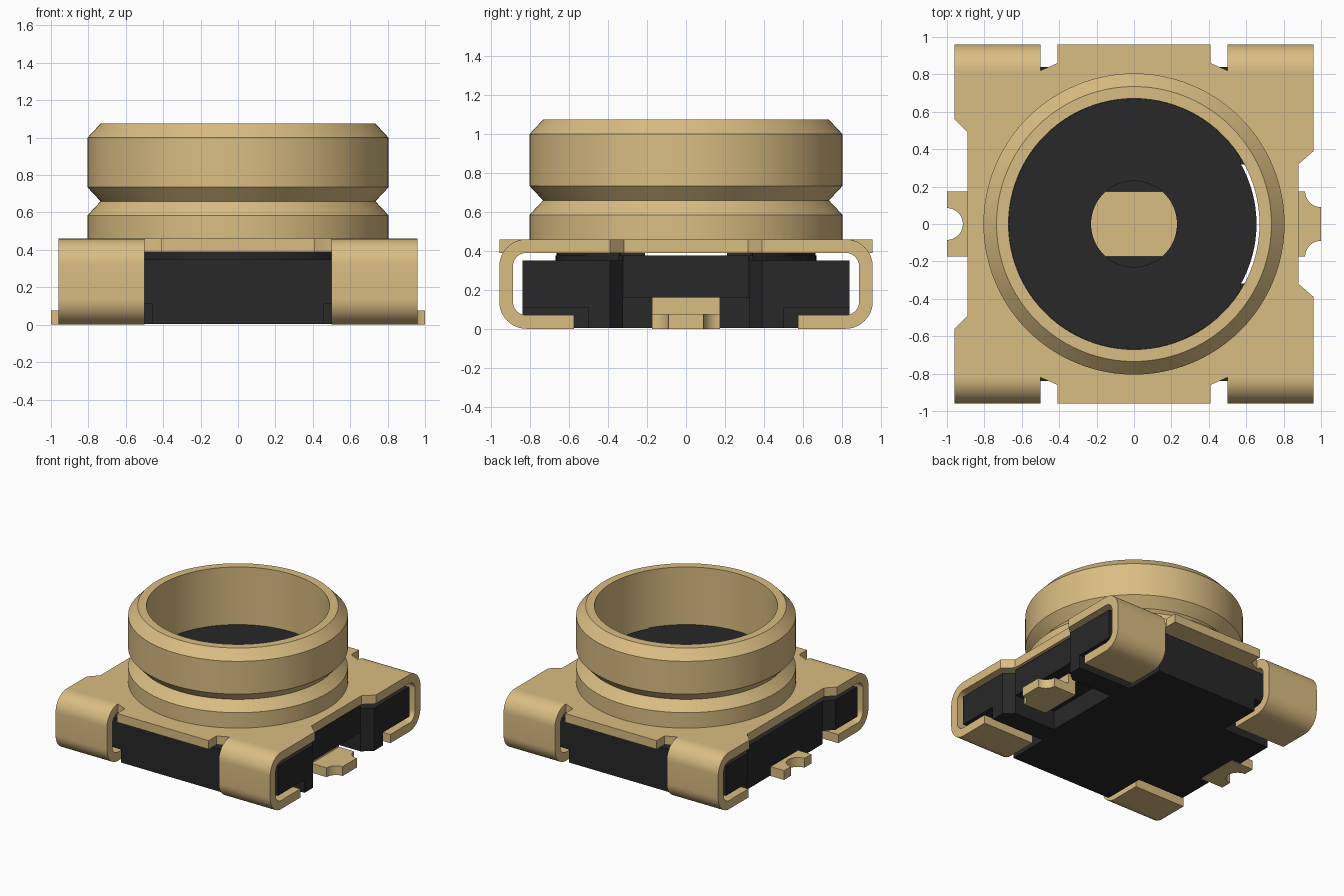
import bpy, bmesh, math
from mathutils import Matrix

cube = bpy.data.objects.get("Cube")
if cube:
    bpy.data.objects.remove(cube, do_unlink=True)


def material(name, rgb):
    m = bpy.data.materials.new(name)
    m.use_nodes = True
    m.diffuse_color = (*rgb, 1)
    m.node_tree.nodes["Principled BSDF"].inputs["Base Color"].default_value = (*rgb, 1)
    return m


gold = material("gold_plating", (0.70, 0.51, 0.225))
black = material("black_plastic", (0.021, 0.021, 0.021))


def arc(cx, cy, r, a0, a1, n=12):
    angles = [math.radians(a0 + (a1 - a0) * i / n) for i in range(n + 1)]
    return [(cx + r * math.cos(a), cy + r * math.sin(a)) for a in angles]


def circle(r, n=96):
    return arc(0, 0, r, 0, 360, n)[:-1]


def flip(loop):
    return [(x, -y) for x, y in reversed(loop)]


def both(half):
    """Close an outline from its half on the +y side."""
    return half + flip(half)


def activate(ob):
    bpy.ops.object.select_all(action='DESELECT')
    ob.select_set(True)
    bpy.context.view_layer.objects.active = ob


def finish(ob, mat):
    bm = bmesh.new()
    bm.from_mesh(ob.data)
    bmesh.ops.remove_doubles(bm, verts=bm.verts, dist=0.0001)
    bmesh.ops.recalc_face_normals(bm, faces=bm.faces)
    bm.to_mesh(ob.data)
    bm.free()
    ob.data.materials.clear()
    ob.data.materials.append(mat)
    activate(ob)
    bpy.ops.object.shade_smooth_by_angle(angle=math.radians(25))


def slab(name, mat, loops, lo, hi, frame=Matrix.Identity(4)):
    """Extrude a flat outline (later loops are holes) from lo to hi."""
    cu = bpy.data.curves.new(name, 'CURVE')
    cu.dimensions = '2D'
    cu.fill_mode = 'BOTH'
    cu.extrude = (hi - lo) / 2
    for loop in loops:
        sp = cu.splines.new('POLY')
        sp.points.add(len(loop) - 1)
        for p, (x, y) in zip(sp.points, loop):
            p.co = (x, y, 0, 1)
        sp.use_cyclic_u = True
    ob = bpy.data.objects.new(name, cu)
    bpy.context.collection.objects.link(ob)
    activate(ob)
    bpy.ops.object.convert(target='MESH')
    ob = bpy.context.view_layer.objects.active
    ob.data.transform(frame @ Matrix.Translation((0, 0, (lo + hi) / 2)))
    finish(ob, mat)
    return ob


def lathe(name, mat, profile, n=96):
    """Spin a closed (radius, z) profile around the z axis."""
    bm = bmesh.new()
    rings = []
    for x, y in circle(1, n):
        rings.append([bm.verts.new((x * r, y * r, z)) for r, z in profile])
    k = len(profile)
    for i in range(n):
        a, b = rings[i], rings[(i + 1) % n]
        for j in range(k):
            bm.faces.new((a[j], b[j], b[(j + 1) % k], a[(j + 1) % k]))
    me = bpy.data.meshes.new(name)
    bm.to_mesh(me)
    bm.free()
    ob = bpy.data.objects.new(name, me)
    bpy.context.collection.objects.link(ob)
    finish(ob, mat)
    return ob


def fuse(main, others):
    """Union the other parts into the main one, leaving no inner faces."""
    for other in others:
        mod = main.modifiers.new("union", 'BOOLEAN')
        mod.operation = 'UNION'
        mod.solver = 'EXACT'
        mod.object = other
        activate(main)
        bpy.ops.object.modifier_apply(modifier=mod.name)
        bpy.data.objects.remove(other, do_unlink=True)
    finish(main, main.data.materials[0])


# Collar with a snap groove and chamfered rim
collar = lathe("collar", gold, [
    (0.671, 0.39), (0.75, 0.39), (0.805, 0.455), (0.805, 0.585), (0.735, 0.66),
    (0.805, 0.735), (0.805, 1.0), (0.735, 1.075), (0.671, 1.075)])

# Shell plate with notched edges, in one piece with the collar
plate = both([
    (0.88, 0.32), (0.96, 0.39), (0.96, 0.82), (0.5, 0.82), (0.41, 0.86), (0.41, 0.96),
    (-0.41, 0.96), (-0.41, 0.86), (-0.5, 0.82), (-0.96, 0.82), (-0.96, 0.56), (-0.89, 0.49)])
shell = slab("shell_plate", gold, [plate, circle(0.70)], 0.39, 0.46)
fuse(shell, [collar])

# Four legs curling under the base
leg = (arc(0.82, 0.32, 0.14, 90, 0) + arc(0.82, 0.14, 0.14, 0, -90)
       + [(0.575, 0), (0.575, 0.07)]
       + arc(0.82, 0.14, 0.07, -90, 0) + arc(0.82, 0.32, 0.07, 0, 90))
along_x = Matrix(((0, 0, 1, 0), (1, 0, 0, 0), (0, 1, 0, 0), (0, 0, 0, 1)))
for end, sy in (("front", -1), ("back", 1)):
    for side, lo in (("left", 0.5), ("right", -0.96)):
        outline = [(sy * y, z) for y, z in leg]
        slab(f"{end}_{side}_leg", gold, [outline], lo, lo + 0.46, along_x)

# Plastic base: foot and middle with a pin pocket, upper body with holes
hole = circle(0.23, 48)
left_side = [(0.87, 0.325), (0.945, 0.39)]
right_side = [(-0.945, 0.56), (-0.88, 0.49)]
foot = both([(0.5, 0.325)] + left_side + [
    (0.945, 0.5), (0.46, 0.5), (0.46, 0.84),
    (-0.46, 0.84), (-0.46, 0.49), (-0.88, 0.49)])
base = slab("plastic_base", black, [foot], 0.005, 0.11)
body = left_side + [(0.945, 0.84), (-0.945, 0.84)] + right_side
slot = arc(0, 0, 0.655, -29, 29, 16) + [(0.7, 0.318), (0.7, -0.318)]
insert = arc(0, 0, 0.655, -30, 30, 16) + arc(0, 0, 0.67, 31, 329, 80)
segment = (arc(0, 0, 0.665, 31, 161.5, 40) + arc(0, 0, 0.23, 114, 66, 8)
           + [(0.5, 0.21), (0.5, 0.34)])

# Insert fills the collar, with a narrow gap across it at plate level
fuse(base, [
    slab("middle", black, [both([(0.5, 0.325)] + body), hole], 0.11, 0.16),
    slab("upper", black, [both(body), hole, slot], 0.16, 0.35),
    slab("pocket_wall", black, [both([(0.87, 0.325), (0.7, 0.325)])], 0.34, 0.376),
    slab("insert_base", black, [insert, hole], 0.35, 0.376),
    slab("insert_back", black, [segment], 0.37, 0.395),
    slab("insert_front", black, [flip(segment)], 0.37, 0.395),
    slab("insert_floor", black, [insert, hole], 0.39, 0.61)])

# Contact leaf under the hole, riser in the pocket and two solder tabs
slab("contact_leaf", gold, [both([(0.24, 0.175), (-0.24, 0.175)])], 0.3, 0.368)
slab("contact_riser", gold, [both([(0.78, 0.175), (0.71, 0.175)])], 0.07, 0.165)
left_tab = both(arc(1, 0.175, 0.085, 270, 180) + [(0.71, 0.175)])
slab("left_solder_tab", gold, [left_tab], 0, 0.075)
right_tab = arc(-1, 0, 0.085, -90, 90, 20) + [
    (-1, 0.175), (-0.8, 0.175), (-0.8, -0.175), (-1, -0.175)]
slab("right_solder_tab", gold, [right_tab], 0, 0.075)
